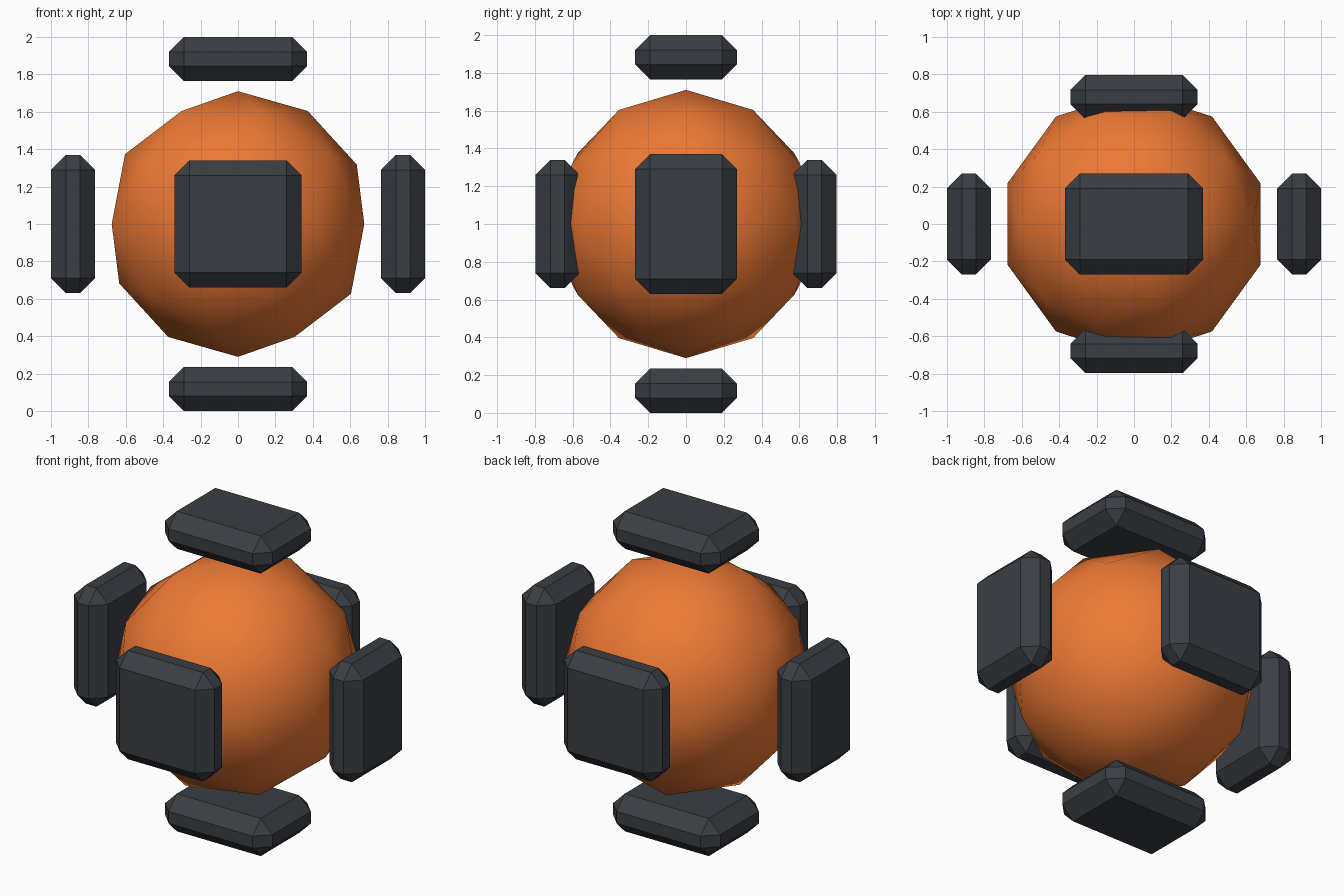
import bpy, bmesh
from mathutils import Vector, Matrix

if "Cube" in bpy.data.objects:
    bpy.data.objects.remove(bpy.data.objects["Cube"])


def material(name, rgb):
    mat = bpy.data.materials.new(name)
    mat.diffuse_color = (*rgb, 1)
    mat.use_nodes = True
    mat.node_tree.nodes["Principled BSDF"].inputs["Base Color"].default_value = mat.diffuse_color
    return mat


orange = material("orange_shell", (0.85, 0.19, 0.035))
charcoal = material("charcoal_pad", (0.042, 0.048, 0.058))
CENTRE = Vector((0, 0, 1))
THICK, CHAMFER = 0.235, 0.08

# Core: low-poly ball with smooth shading
bpy.ops.mesh.primitive_ico_sphere_add(subdivisions=2, radius=0.71, location=CENTRE)
core = bpy.context.object
core.name = "core_ball"
core.data.materials.append(orange)
bpy.ops.object.shade_smooth()


# Chamfered pad floating around the core
def pad(name, offset, size):
    bm = bmesh.new()
    bmesh.ops.create_cube(bm, size=1, matrix=Matrix.Diagonal((*size, 1)))
    bmesh.ops.bevel(bm, geom=bm.edges[:], offset=CHAMFER, segments=1,
                    affect='EDGES', profile=0.5)
    mesh = bpy.data.meshes.new(name)
    bm.to_mesh(mesh)
    bm.free()
    mesh.materials.append(charcoal)
    obj = bpy.data.objects.new(name, mesh)
    obj.location = CENTRE + Vector(offset)
    bpy.context.collection.objects.link(obj)


# Opposite pairs on each axis
for s, x, y, z in ((-1, "left", "front", "bottom"), (1, "right", "back", "top")):
    pad(x + "_pad", (s * (1 - THICK / 2), 0, 0), (THICK, 0.54, 0.74))
    pad(y + "_pad", (0, s * (0.797 - THICK / 2), 0), (0.68, THICK, 0.68))
    pad(z + "_pad", (0, 0, s * (1 - THICK / 2)), (0.74, 0.54, THICK))
